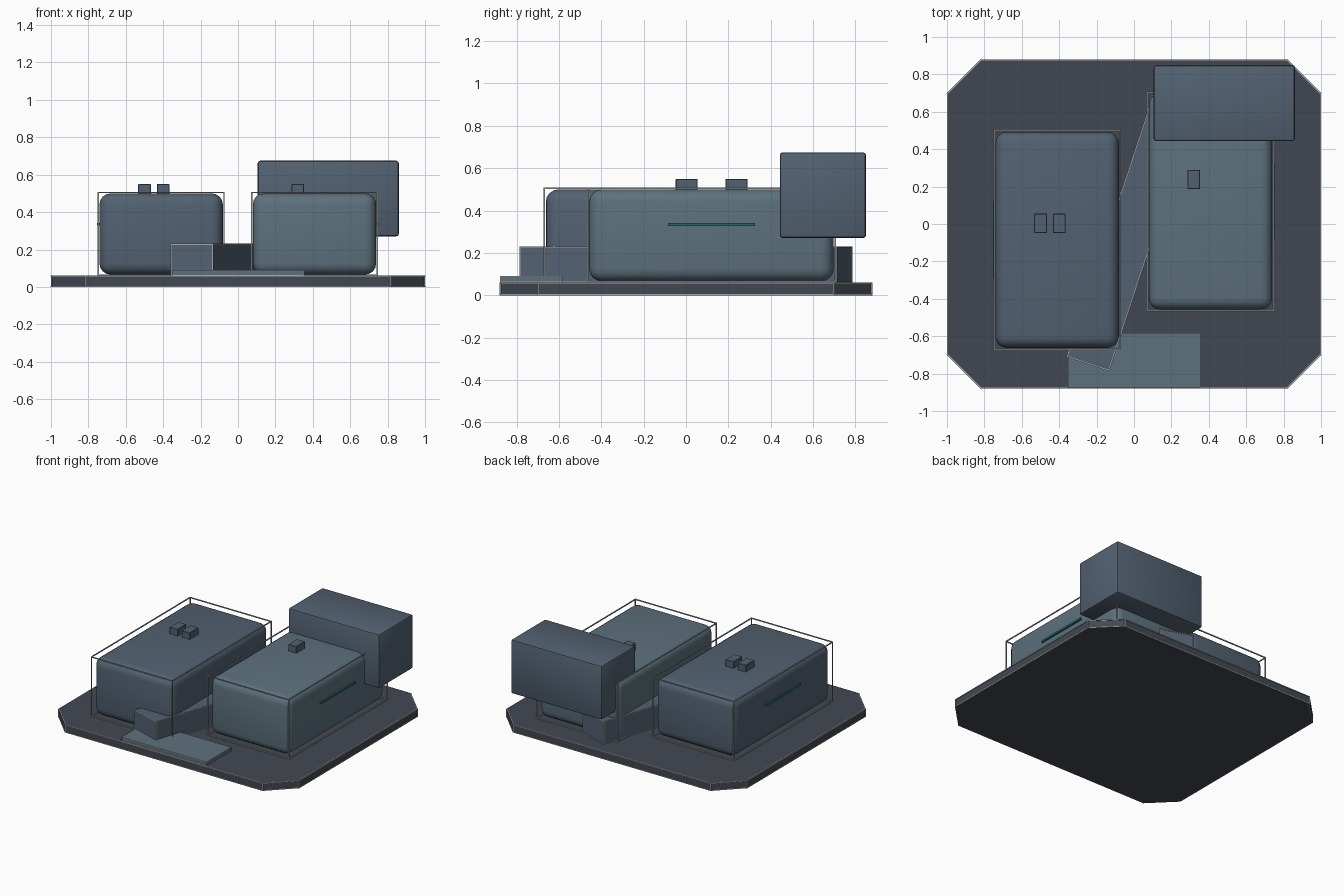
import bpy, bmesh, math
from mathutils import Vector, Matrix

if "Cube" in bpy.data.objects:
    bpy.data.objects.remove(bpy.data.objects["Cube"])


def material(name, rgb):
    m = bpy.data.materials.new(name)
    m.diffuse_color = (*rgb, 1)
    m.use_nodes = True
    m.node_tree.nodes["Principled BSDF"].inputs["Base Color"].default_value = m.diffuse_color
    return m


DARK = material("dark_slate", (0.055, 0.065, 0.085))
BLUE = material("blue_grey", (0.085, 0.12, 0.165))
PALE = material("pale_blue_grey", (0.11, 0.165, 0.205))
TEAL = material("teal", (0.02, 0.13, 0.14))
WIRE = material("light_trim", (0.38, 0.40, 0.40))


def finish(name, bm, mat):
    bmesh.ops.recalc_face_normals(bm, faces=bm.faces)
    me = bpy.data.meshes.new(name)
    bm.to_mesh(me)
    bm.free()
    me.materials.append(mat)
    ob = bpy.data.objects.new(name, me)
    bpy.context.collection.objects.link(ob)
    return ob


def rect(x0, x1, y0, y1):
    return [(x0, y0), (x1, y0), (x1, y1), (x0, y1)]


def prism(name, outline, z0, z1, mat, bevel=0, segments=1):
    bm = bmesh.new()
    low = [bm.verts.new((x, y, z0)) for x, y in outline]
    face = bm.faces.new(low)
    up = bmesh.ops.extrude_face_region(bm, geom=[face])
    verts = [g for g in up["geom"] if isinstance(g, bmesh.types.BMVert)]
    bmesh.ops.translate(bm, verts=verts, vec=(0, 0, z1 - z0))
    if bevel:
        bmesh.ops.recalc_face_normals(bm, faces=bm.faces)
        bmesh.ops.bevel(bm, geom=bm.edges[:], offset=bevel, segments=segments,
                        profile=0.5, affect='EDGES')
    ob = finish(name, bm, mat)
    if segments > 1:
        bpy.ops.object.select_all(action='DESELECT')
        ob.select_set(True)
        bpy.context.view_layer.objects.active = ob
        bpy.ops.object.shade_smooth_by_angle(angle=math.radians(35))
    return ob


def edge_trim(name, outline, z0, z1, t=0.007):
    """Thin square bars along every edge of a prism."""
    bm = bmesh.new()
    pairs = []
    for i, a in enumerate(outline):
        b = outline[(i + 1) % len(outline)]
        pairs += [((*a, z0), (*b, z0)), ((*a, z1), (*b, z1)), ((*a, z0), (*a, z1))]
    for a, b in pairs:
        a, b = Vector(a), Vector(b)
        d = b - a
        rot = Matrix.Rotation(math.atan2(d.y, d.x), 4, 'Z')
        size = (t, t, d.length) if abs(d.z) > 1e-6 else (d.length + t, t, t)
        bmesh.ops.create_cube(bm, size=1, matrix=Matrix.Translation((a + b) / 2)
                              @ rot @ Matrix.Diagonal((*size, 1)))
    return finish(name, bm, WIRE)


# Chamfered base plate
X, Y, C = 0.997, 0.877, 0.178
base = [(-X + C, -Y), (X - C, -Y), (X, -Y + C), (X, Y - C),
        (X - C, Y), (-X + C, Y), (-X, Y - C), (-X, -Y + C)]
prism("base_plate", base, 0, 0.06, DARK)
edge_trim("base_trim", base, 0.003, 0.058, 0.006)

# Two rounded main blocks, each with a thin box frame and a teal side strip
for side, cx, cy, mat in (("left", -0.411, -0.085, BLUE), ("right", 0.409, 0.12, PALE)):
    prism(side + "_block", rect(cx - 0.33, cx + 0.33, cy - 0.577, cy + 0.577),
          0.066, 0.5, mat, bevel=0.06, segments=4)
    edge_trim(side + "_frame", rect(cx - 0.336, cx + 0.336, cy - 0.584, cy + 0.584),
              0.063, 0.505)
    sx = cx + math.copysign(0.334, cx)
    prism(side + "_strip", rect(sx - 0.008, sx + 0.008, cy - 0.205, cy + 0.205),
          0.328, 0.342, TEAL)

# Raised block overhanging the back right corner
prism("upper_block", rect(0.105, 0.86, 0.443, 0.85), 0.27, 0.675, BLUE, 0.014, 2)

# Diagonal passage crossing between the main blocks
ang = math.radians(-18.3)
wall = [(x * math.cos(ang) - y * math.sin(ang), x * math.sin(ang) + y * math.cos(ang))
        for x, y in rect(-0.118, 0.118, -0.786, 0.786)]
prism("diagonal_passage", wall, 0.06, 0.228, BLUE)
edge_trim("passage_trim", wall, 0.063, 0.228, 0.006)

# Front entrance slab
slab = rect(-0.352, 0.35, -0.876, -0.584)
prism("entrance_slab", slab, 0.06, 0.09, PALE)
edge_trim("slab_trim", slab, 0.063, 0.089, 0.004)

# Small roof vents
for i, (x, y) in enumerate(((-0.5, 0.003), (-0.4, 0.003), (0.32, 0.238))):
    prism(f"roof_vent_{i + 1}", rect(x - 0.034, x + 0.034, y - 0.052, y + 0.052),
          0.49, 0.55, BLUE, 0.003)
